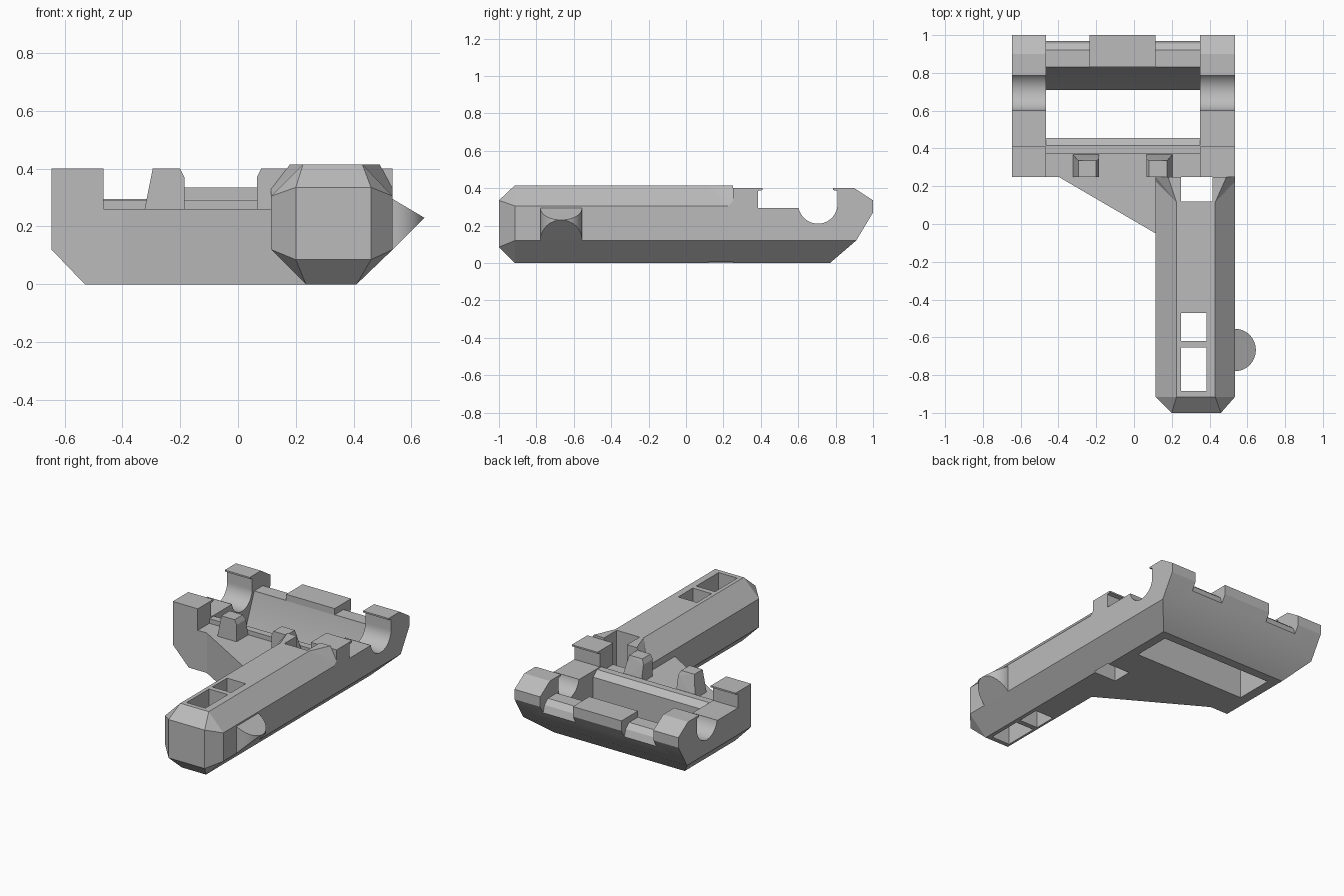
import bpy, bmesh, math

if "Cube" in bpy.data.objects:
    bpy.data.objects.remove(bpy.data.objects["Cube"], do_unlink=True)

grey = bpy.data.materials.new("plain_grey")
grey.use_nodes = True
grey.diffuse_color = (0.5, 0.5, 0.5, 1)
grey.node_tree.nodes["Principled BSDF"].inputs["Base Color"].default_value = grey.diffuse_color


def finish(name, bm):
    bmesh.ops.recalc_face_normals(bm, faces=bm.faces)
    mesh = bpy.data.meshes.new(name)
    bm.to_mesh(mesh)
    bm.free()
    mesh.materials.append(grey)
    ob = bpy.data.objects.new(name, mesh)
    bpy.context.collection.objects.link(ob)
    return ob


def hull(name, points):
    """Convex solid around the points, flat regions merged."""
    bm = bmesh.new()
    for p in points:
        bm.verts.new(p)
    res = bmesh.ops.convex_hull(bm, input=bm.verts)
    loose = [g for g in res["geom_interior"] if isinstance(g, bmesh.types.BMVert)]
    bmesh.ops.delete(bm, geom=loose, context='VERTS')
    bmesh.ops.dissolve_limit(bm, angle_limit=0.01, verts=bm.verts, edges=bm.edges)
    return finish(name, bm)


def prism(name, profile, x0, x1):
    """Outline in y, z swept along x."""
    bm = bmesh.new()
    face = bm.faces.new([bm.verts.new((x0, y, z)) for y, z in profile])
    res = bmesh.ops.extrude_face_region(bm, geom=[face])
    moved = [g for g in res["geom"] if isinstance(g, bmesh.types.BMVert)]
    bmesh.ops.translate(bm, verts=moved, vec=(x1 - x0, 0, 0))
    return finish(name, bm)


def box(name, x, y, z):
    return hull(name, [(a, b, c) for a in x for b in y for c in z])


def cut(ob, cutters):
    for c in cutters:
        mod = ob.modifiers.new("cut", 'BOOLEAN')
        mod.operation, mod.solver, mod.object = 'DIFFERENCE', 'EXACT', c
    dg = bpy.context.evaluated_depsgraph_get()
    mesh = bpy.data.meshes.new_from_object(ob.evaluated_get(dg))
    ob.modifiers.clear()
    ob.data = mesh
    for c in cutters:
        bpy.data.objects.remove(c, do_unlink=True)


def smooth(ob):
    bpy.ops.object.select_all(action='DESELECT')
    ob.select_set(True)
    bpy.context.view_layer.objects.active = ob
    bpy.ops.object.shade_smooth_by_angle(angle=math.radians(25))


LEFT, RIGHT, IN_LEFT, IN_RIGHT, FRONT = -0.645, 0.535, -0.465, 0.35, 0.25

# Cradle body with chamfered underside and back
body = [(x, y, 0) for x in (-0.53, 0.41) for y in (FRONT, 0.77)]
for x in (LEFT, RIGHT):
    body += [(x, y, z) for y, z in ((FRONT, 0.12), (FRONT, 0.4), (0.91, 0.12),
                                    (1, 0.27), (1, 0.335), (0.9, 0.4))]
cradle = hull("cradle", body)

# Centre trough, open through the floor
trough = [(0.2, 0.6), (0.2, 0.26), (0.37, 0.26), (0.37, 0.29), (0.415, 0.29),
          (0.455, 0.255), (0.455, -0.1), (0.67, -0.1), (0.71, 0), (0.83, 0.29),
          (0.83, 0.335), (1.1, 0.335), (1.1, 0.6)]
# Round seat with a step and small lips, cut into both cheeks
seat = [(0.41, 0.6), (0.41, 0.39), (0.385, 0.385), (0.385, 0.295), (0.602, 0.295)]
for i in range(25):
    a = math.radians(190 + i * 170 / 24)
    seat.append((0.705 + 0.105 * math.cos(a), 0.315 + 0.105 * math.sin(a)))
seat += [(0.81, 0.385), (0.785, 0.39), (0.785, 0.6)]
# Lowered shoulders of the back wall
shoulder = [(0.8, 0.6), (0.8, 0.295), (0.92, 0.295), (0.955, 0.265),
            (0.97, 0.22), (1.1, 0.22), (1.1, 0.6)]
cut(cradle, [prism("cut_trough", trough, IN_LEFT, IN_RIGHT),
             prism("cut_seat_a", seat, LEFT - 0.1, IN_LEFT + 0.001),
             prism("cut_seat_b", seat, IN_RIGHT - 0.001, RIGHT + 0.1),
             prism("cut_shoulder_a", shoulder, IN_LEFT, -0.235),
             prism("cut_shoulder_b", shoulder, 0.115, IN_RIGHT)])
smooth(cradle)

# Two locating lugs, mirrored about the trough centre
for side, name in ((-1, "lug_right"), (1, "lug_left")):
    mid = -0.06
    pts = [(mid + side * d, y, 0.25) for d in (0.125, 0.265) for y in (FRONT, 0.37)]
    pts += [(mid + side * d, y, 0.4) for d in (0.14, 0.235) for y in (FRONT, 0.335)]
    pts += [(mid + side * 0.125, y, 0.37) for y in (FRONT, 0.345)]
    hull(name, pts)

# Octagonal handle: tapered front end, flared where it meets the cradle
octagon = [(0.115, 0.12), (0.115, 0.305), (0.225, 0.415), (0.43, 0.415),
           (0.535, 0.305), (0.535, 0.12), (0.41, 0), (0.235, 0)]
pts = [(x, y, z) for x, z in octagon for y in (-0.915, FRONT)]
pts += [(x, -1, z) for x in (0.2, 0.46) for z in (0.085, 0.335)]
handle = hull("handle", pts)
for name, top, inner, side in (("flare_right", 0.18, 0.225, 0.115), ("flare_left", 0.49, 0.43, 0.535)):
    hull(name, [(inner, 0.115, 0.415), (inner, FRONT, 0.415), (top, FRONT, 0.415),
                (side, 0.225, 0.305), (side, FRONT, 0.305), (side, FRONT, 0.33)])
through = (-0.1, 0.6)
cut(handle, [box("cut_window_a", (0.25, 0.385), (-0.885, -0.655), through),
             box("cut_window_b", (0.25, 0.385), (-0.62, -0.47), through),
             box("cut_mouth", (0.25, 0.415), (0.12, 0.3), through)])

# Triangular gusset between handle and cradle
hull("gusset", [(x, y, z) for z in (0, 0.26)
                for x, y in ((-0.4, FRONT), (0.235, -0.12), (0.235, FRONT))])

# Rounded thumb tab, wedge shaped from the front
pts = []
for i in range(25):
    a = math.radians(-90 + i * 180 / 24)
    c, y = math.cos(a), -0.667 + 0.112 * math.sin(a)
    pts += [(RIGHT + 0.11 * c, y, 0.295 - 0.065 * c), (RIGHT + 0.11 * c, y, 0.12 + 0.11 * c)]
smooth(hull("thumb_tab", pts))
